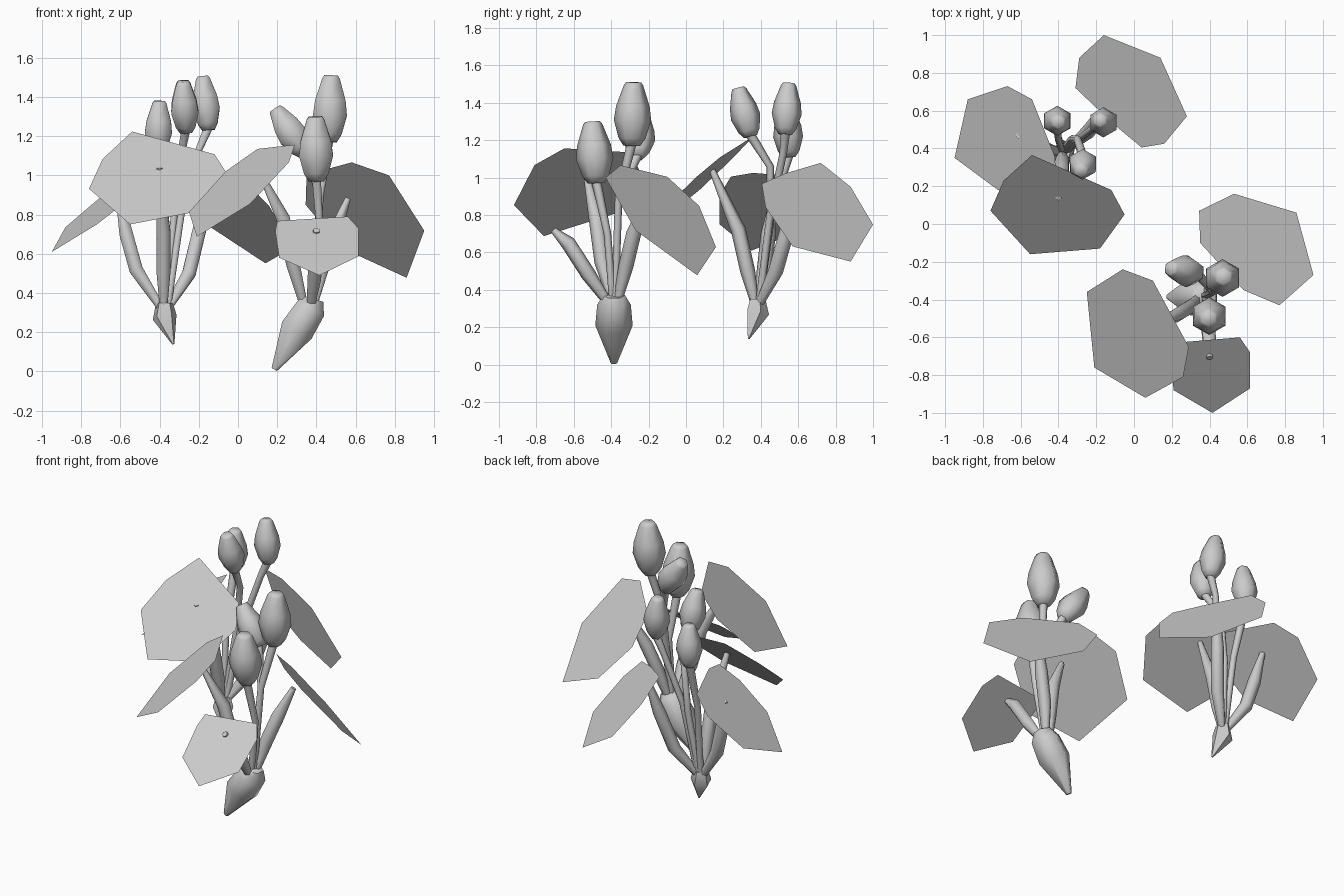
import bpy, bmesh, math
from mathutils import Vector

cube = bpy.data.objects.get("Cube")
if cube:
    bpy.data.objects.remove(cube, do_unlink=True)

# Single plain material
grey = bpy.data.materials.new("plain_grey")
grey.use_nodes = True
colour = (0.6, 0.6, 0.6, 1)
grey.diffuse_color = colour
grey.node_tree.nodes["Principled BSDF"].inputs["Base Color"].default_value = colour


def finish(name, bm, smooth_angle):
    bmesh.ops.recalc_face_normals(bm, faces=bm.faces)
    mesh = bpy.data.meshes.new(name)
    bm.to_mesh(mesh)
    bm.free()
    mesh.materials.append(grey)
    obj = bpy.data.objects.new(name, mesh)
    bpy.context.collection.objects.link(obj)
    bpy.ops.object.select_all(action='DESELECT')
    obj.select_set(True)
    bpy.context.view_layer.objects.active = obj
    bpy.ops.object.shade_smooth_by_angle(angle=math.radians(smooth_angle))


def tube(name, path, radii, sides=6):
    """Closed tapered tube along a path, one ring per point."""
    bm = bmesh.new()
    points = [Vector(p) for p in path]
    rings = []
    for i, (p, r) in enumerate(zip(points, radii)):
        along = (points[min(i + 1, len(points) - 1)] - points[max(i - 1, 0)]).normalized()
        u = Vector((0, 1, 0))
        u = (u - along * u.dot(along)).normalized()
        v = along.cross(u)
        ring = []
        for k in range(sides):
            a = math.tau * k / sides
            ring.append(bm.verts.new(p + r * (u * math.cos(a) + v * math.sin(a))))
        rings.append(ring)
    for low, high in zip(rings, rings[1:]):
        for k in range(sides):
            n = (k + 1) % sides
            bm.faces.new((low[k], low[n], high[n], high[k]))
    bm.faces.new(rings[0])
    bm.faces.new(rings[-1])
    finish(name, bm, 62)


def leaf(name, plane, outline):
    """Flat sheet: ground outline lifted onto a sloping plane."""
    height, slope_x, slope_y = plane
    bm = bmesh.new()
    bm.faces.new([bm.verts.new((x, y, height + slope_x * x + slope_y * y))
                  for x, y in outline])
    finish(name, bm, 30)


def leaf_stem(name, *path):
    middle = [0.04] * (len(path) - 2)
    tube(name, path, [0.022] + middle + [0.017])


def flower(name, bottom, top, radius, *stem):
    """Six-sided bud with a thin stem leading to it."""
    a, b = Vector(bottom), Vector(top)
    profile = [(0, .45), (.12, .72), (.4, 1), (.62, .9), (.95, .52), (1, .4)]
    tube(name + "_bud", [a.lerp(b, t) for t, r in profile],
         [radius * r for t, r in profile])
    tube(name + "_stem", list(stem) + [a.lerp(b, .05)],
         [.02] * len(stem) + [.026])


# Back left plant: bulb
tube("back_bulb", [(-.33, .335, .14), (-.375, .38, .28), (-.375, .38, .35)],
     [.006, .065, .045], 5)

# Back left plant: leaves
leaf("back_left_leaf", (1.27, .78, .23),
     [(-.95, .35), (-.88, .66), (-.67, .73), (-.54, .66),
      (-.42, .36), (-.41, .24), (-.52, .18), (-.72, .18)])
leaf("back_right_leaf", (1.28, -.93, -.68),
     [(-.16, 1), (.14, .88), (.28, .57), (.16, .425),
      (.04, .405), (-.11, .53), (-.31, .72), (-.29, .88)])
leaf("back_front_leaf", (.96, .12, .9),
     [(-.76, .07), (-.69, .23), (-.54, .365), (-.12, .18),
      (-.05, .05), (-.18, -.13), (-.55, -.16)])

# Back left plant: leaf stems
leaf_stem("back_left_leaf_stem",
          (-.39, .38, .32), (-.52, .42, .52), (-.57, .44, .7), (-.61, .47, .9))
leaf_stem("back_right_leaf_stem",
          (-.36, .39, .32), (-.25, .48, .5), (-.19, .55, .75), (-.14, .61, .98))
leaf_stem("back_front_leaf_stem",
          (-.38, .37, .32), (-.38, .33, .5), (-.38, .28, .72), (-.4, .14, 1.04))

# Back left plant: flowers
flower("back_left_flower", (-.41, .55, 1.11), (-.4, .54, 1.38), .08,
       (-.38, .39, .32), (-.4, .45, .8))
flower("back_front_flower", (-.265, .345, 1.22), (-.28, .28, 1.48), .08,
       (-.37, .39, .32), (-.33, .45, .75), (-.3, .45, 1.06))
flower("back_right_flower", (-.15, .53, 1.23), (-.18, .55, 1.505), .08,
       (-.36, .39, .32), (-.29, .45, .8), (-.2, .52, 1.13))

# Front right plant: bulb
tube("front_bulb", [(.185, -.385, .01), (.3, -.385, .21), (.37, -.385, .32),
                    (.385, -.385, .37)], [.018, .1, .09, .06])

# Front right plant: leaves
leaf("front_right_leaf", (1.17, -.74, -.93),
     [(.345, .07), (.53, .16), (.86, .06), (.95, -.27),
      (.77, -.43), (.58, -.35), (.35, -.1)])
leaf("front_left_leaf", (1.17, .85, .4),
     [(-.25, -.36), (-.06, -.24), (.1, -.3), (.29, -.65),
      (.26, -.81), (.06, -.92), (-.21, -.76)])
leaf("front_front_leaf", (1.24, 0, .75),
     [(.2, -.63), (.56, -.6), (.615, -.68), (.615, -.87),
      (.415, -1), (.21, -.88), (.19, -.7)])

# Front right plant: leaf stems
leaf_stem("front_right_leaf_stem",
          (.38, -.37, .32), (.43, -.32, .53), (.49, -.28, .7), (.56, -.22, .88))
leaf_stem("front_left_leaf_stem",
          (.34, -.39, .32), (.28, -.45, .55), (.23, -.48, .78), (.12, -.53, 1))
leaf_stem("front_front_leaf_stem",
          (.37, -.41, .32), (.39, -.52, .48), (.4, -.63, .65), (.4, -.71, .72))

# Front right plant: flowers
flower("front_left_flower", (.34, -.26, 1.11), (.19, -.235, 1.34), .085,
       (.37, -.38, .32), (.42, -.36, .9))
flower("front_back_flower", (.465, -.29, 1.17), (.475, -.28, 1.51), .1,
       (.38, -.38, .32), (.42, -.36, .9))
flower("front_front_flower", (.4, -.48, .97), (.395, -.5, 1.3), .1,
       (.37, -.39, .32), (.42, -.42, .7))
